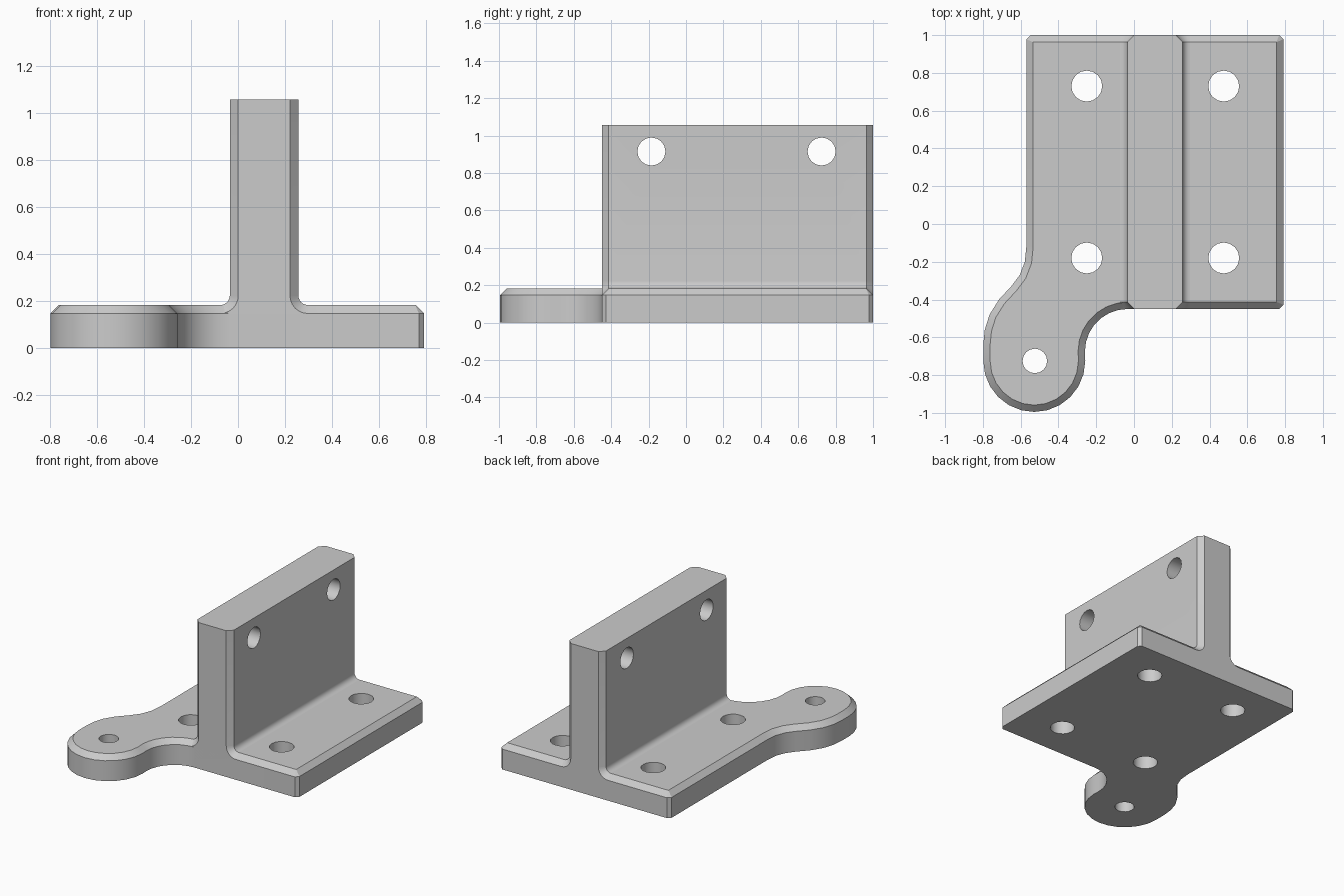
import bpy
import bmesh
import math
from mathutils import Vector

cube = bpy.data.objects.get("Cube")
if cube:
    bpy.data.objects.remove(cube, do_unlink=True)

CHAMFER = 0.036
PLATE_TOP, WALL_TOP = 0.183, 1.057
FRONT, BACK = -0.45, 1.0
WALL_X, WALL_HALF = 0.111, 0.146
FILLET = 0.04

grey = bpy.data.materials.new("plain grey")
grey.use_nodes = True
grey.diffuse_color = (0.6, 0.6, 0.6, 1)
grey.node_tree.nodes["Principled BSDF"].inputs["Base Color"].default_value = grey.diffuse_color


def arc(cx, cy, r, start, end, steps):
    angles = [math.radians(start + (end - start) * i / steps) for i in range(steps + 1)]
    return [(cx + r * math.cos(a), cy + r * math.sin(a)) for a in angles]


def inset(points, d):
    """Move a counter-clockwise outline inwards by d with mitred corners."""
    result = []
    for i, p in enumerate(points):
        a, b, c = Vector(points[i - 1]), Vector(p), Vector(points[(i + 1) % len(points)])
        u, v = (b - a).normalized(), (c - b).normalized()
        n1, n2 = Vector((-u.y, u.x)), Vector((-v.y, v.x))
        result.append(tuple(b + (n1 + n2) * d / (1 + n1.dot(n2))))
    return result


def loft(name, rings):
    """Solid through matching rings of 3D points, capped at both ends."""
    bm = bmesh.new()
    loops = [[bm.verts.new(p) for p in ring] for ring in rings]
    n = len(loops[0])
    for low, high in zip(loops, loops[1:]):
        for i in range(n):
            j = (i + 1) % n
            bm.faces.new((low[i], low[j], high[j], high[i]))
    bm.faces.new(loops[0][::-1])
    bm.faces.new(loops[-1])
    bmesh.ops.recalc_face_normals(bm, faces=bm.faces)
    mesh = bpy.data.meshes.new(name)
    bm.to_mesh(mesh)
    bm.free()
    obj = bpy.data.objects.new(name, mesh)
    bpy.context.collection.objects.link(obj)
    mesh.materials.append(grey)
    return obj


def drill(obj, centre, radius, rotation=(0, 0, 0)):
    bpy.ops.mesh.primitive_cylinder_add(vertices=16, radius=radius, depth=0.8,
                                        location=centre, rotation=rotation)
    cutter = bpy.context.object
    cutter.name = "hole_cutter"
    cutter.hide_render = True
    cutter.data.materials.append(grey)
    mod = obj.modifiers.new("hole", 'BOOLEAN')
    mod.operation = 'DIFFERENCE'
    mod.solver = 'EXACT'
    mod.object = cutter
    bpy.context.view_layer.objects.active = obj
    bpy.ops.object.modifier_apply(modifier=mod.name)
    bpy.data.objects.remove(cutter, do_unlink=True)


def finish(obj):
    bpy.ops.object.select_all(action='DESELECT')
    obj.select_set(True)
    bpy.context.view_layer.objects.active = obj
    bpy.ops.object.shade_smooth_by_angle(angle=math.radians(30))


# Base plate with a rounded ear at the front right
LEFT, RIGHT, CUT = 0.791, -0.57, 0.022
outline = [(LEFT, BACK - CUT), (LEFT - CUT, BACK), (RIGHT + CUT, BACK), (RIGHT, BACK - CUT)]
outline += [(RIGHT, -0.12), (-0.578, -0.2), (-0.605, -0.27), (-0.65, -0.33),
            (-0.715, -0.4), (-0.765, -0.48), (-0.79, -0.56), (-0.798, -0.64)]
outline += arc(-0.528, -0.725, 0.27, 180, 360, 12)
outline += arc(-0.035, -0.675, 0.225, 180, 90, 7)
outline += [(LEFT - CUT, FRONT), (LEFT, FRONT + CUT)]
base_plate = loft("base_plate", [
    [(x, y, 0) for x, y in outline],
    [(x, y, PLATE_TOP - CHAMFER) for x, y in outline],
    [(x, y, PLATE_TOP) for x, y in inset(outline, CHAMFER)],
])
for x in (-0.25, 0.475):
    for y in (-0.18, 0.73):
        drill(base_plate, (x, y, 0.1), 0.082)
drill(base_plate, (-0.525, -0.725, 0.1), 0.065)
finish(base_plate)


# Upright wall with filleted foot and chamfered ends
def wall_ring(y, d):
    cx = -WALL_HALF - FILLET
    half = [(cx, 0.05)] + arc(cx, PLATE_TOP + FILLET, FILLET + d, -90, 0, 6)
    half.append((-WALL_HALF + d, WALL_TOP))
    full = half + [(-x, z) for x, z in reversed(half)]
    return [(WALL_X + x, y, z) for x, z in full]


upright_wall = loft("upright_wall", [
    wall_ring(FRONT, CHAMFER), wall_ring(FRONT + CHAMFER, 0),
    wall_ring(BACK - CHAMFER, 0), wall_ring(BACK, CHAMFER),
])
for y in (-0.185, 0.725):
    drill(upright_wall, (WALL_X, y, 0.915), 0.075, (0, math.pi / 2, 0))
finish(upright_wall)
